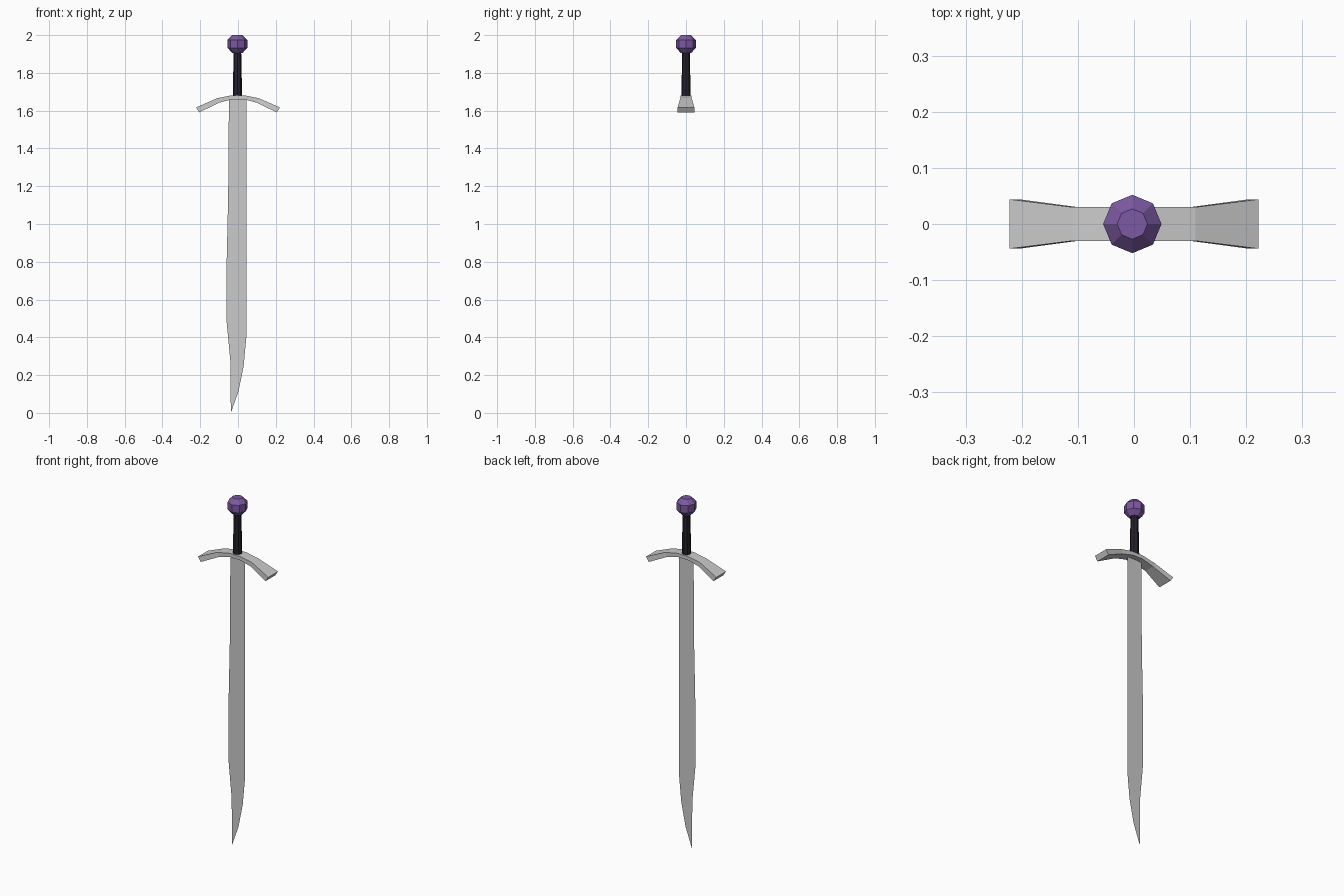
import bpy, bmesh
from math import cos, sin, pi

if "Cube" in bpy.data.objects:
    bpy.data.objects.remove(bpy.data.objects["Cube"])

CX = -0.003  # axis of grip and pommel


def finish(name, bm, color=None):
    me = bpy.data.meshes.new(name)
    bm.to_mesh(me)
    bm.free()
    ob = bpy.data.objects.new(name, me)
    bpy.context.collection.objects.link(ob)
    if color:
        mat = bpy.data.materials.new(name + "_colour")
        mat.diffuse_color = (*color, 1)
        mat.use_nodes = True
        mat.node_tree.nodes["Principled BSDF"].inputs["Base Color"].default_value = mat.diffuse_color
        me.materials.append(mat)
    return ob


def loft(name, rings, color=None):
    """Bridge equal-length rings of points and cap both ends."""
    bm = bmesh.new()
    loops = [[bm.verts.new(p) for p in ring] for ring in rings]
    n = len(loops[0])
    for a, b in zip(loops, loops[1:]):
        for i in range(n):
            j = (i + 1) % n
            bm.faces.new((a[i], a[j], b[j], b[i]))
    bm.faces.new(loops[0])
    bm.faces.new(loops[-1])
    bmesh.ops.recalc_face_normals(bm, faces=bm.faces)
    return finish(name, bm, color)


def lathe(name, profile, color, sides=8):
    return loft(name, [[(CX + r * cos(2 * pi * i / sides), r * sin(2 * pi * i / sides), z)
                        for i in range(sides)] for r, z in profile], color)


# Pommel: faceted ball
lathe("pommel", [(0.027, 1.905), (0.052, 1.932), (0.052, 1.975), (0.027, 2.0)],
      (0.2, 0.1, 0.36))

# Grip: slim tapered octagonal rod
lathe("grip", [(0.025, 1.67), (0.020, 1.91)], (0.02, 0.015, 0.025))

# Crossguard: arched bar flaring toward the tips
# (top x, top z, bottom x, bottom z, half depth)
half = [(0.222, 1.617, 0.205, 1.591, 0.044),
        (0.110, 1.666, 0.100, 1.642, 0.030),
        (0.035, 1.681, 0.032, 1.660, 0.030)]
stations = [(-a, b, -c, d, w) for a, b, c, d, w in half] + half[::-1]
loft("crossguard", [[(tx, -w, tz), (tx, w, tz), (bx, w, bz), (bx, -w, bz)]
                    for tx, tz, bx, bz, w in stations])

# Blade: a flat sheet with a curved point
outline = [(-0.048, 1.67), (-0.052, 1.15), (-0.060, 0.80), (-0.061, 0.49),
           (-0.040, 0.27), (-0.038, 0.0), (0.003, 0.115), (0.030, 0.25),
           (0.044, 0.40), (0.044, 1.67)]
bm = bmesh.new()
bm.faces.new([bm.verts.new((x, 0, z)) for x, z in outline])
finish("blade", bm)
